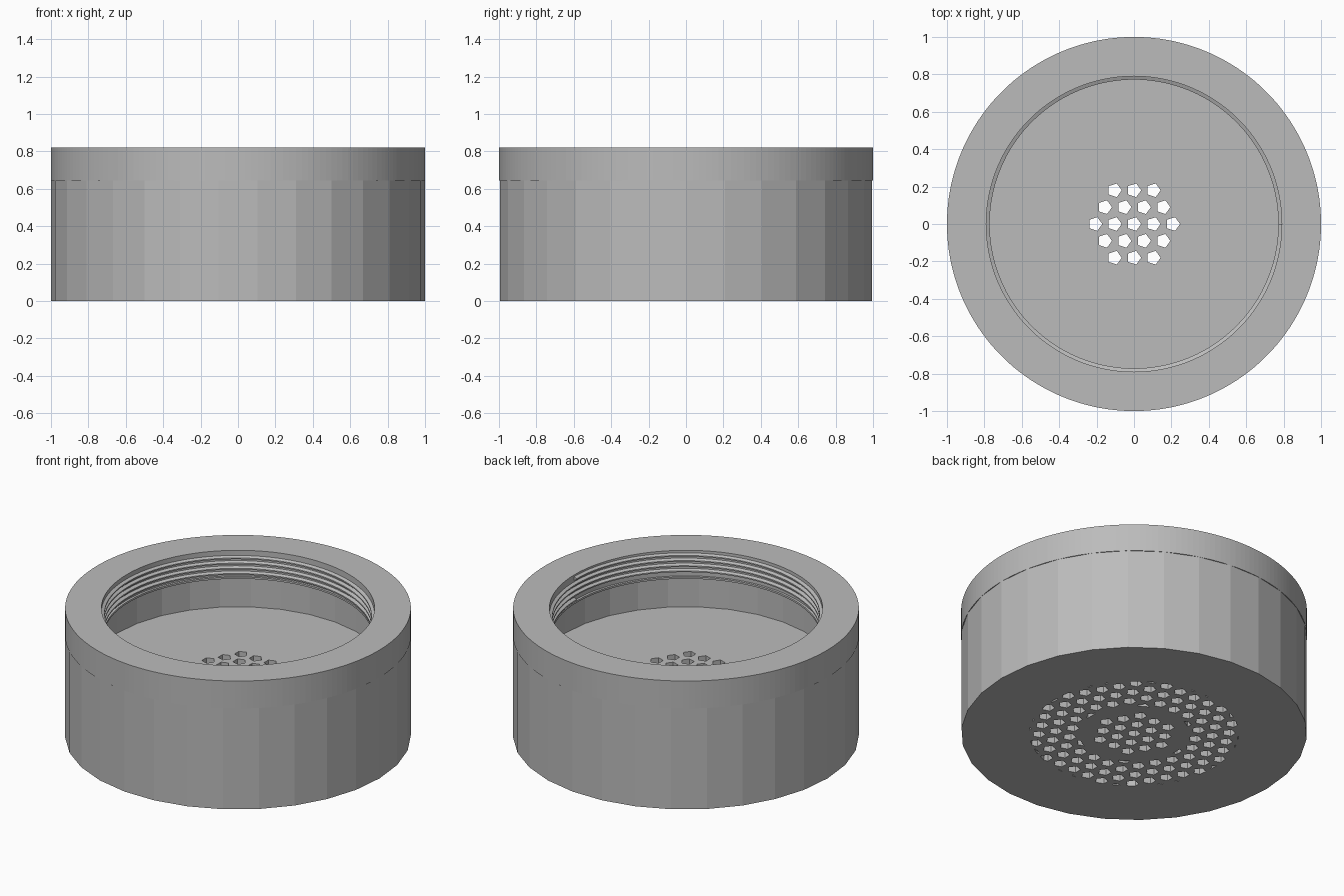
import bpy
import bmesh
from math import cos, sin, pi, tau, hypot

old = bpy.data.objects.get("Cube")
if old:
    bpy.data.objects.remove(old)

grey = bpy.data.materials.new("plain grey")
grey.use_nodes = True
colour = (0.5, 0.5, 0.5, 1)
grey.diffuse_color = colour
grey.node_tree.nodes["Principled BSDF"].inputs["Base Color"].default_value = colour


def make_object(name, bm):
    bmesh.ops.recalc_face_normals(bm, faces=bm.faces)
    mesh = bpy.data.meshes.new(name)
    bm.to_mesh(mesh)
    bm.free()
    mesh.materials.append(grey)
    obj = bpy.data.objects.new(name, mesh)
    bpy.context.collection.objects.link(obj)
    return obj


def lathe(name, profile, sides):
    """Revolve a closed (radius, height) profile around z."""
    bm = bmesh.new()
    verts = [bm.verts.new((r, 0, z)) for r, z in profile]
    edges = [bm.edges.new((a, b)) for a, b in zip(verts, verts[1:] + verts[:1])
             if a.co.x > 0 or b.co.x > 0]
    bmesh.ops.spin(bm, geom=verts + edges, cent=(0, 0, 0), axis=(0, 0, 1),
                   angle=tau, steps=sides, use_merge=True)
    bmesh.ops.remove_doubles(bm, verts=bm.verts, dist=1e-5)
    return make_object(name, bm)


def prisms(name, centres, radius, bottom, top):
    """Five-sided upright prisms with a corner towards +x."""
    bm = bmesh.new()
    for x, y in centres:
        ring = [bm.verts.new((x + radius * cos(k * tau / 5),
                              y + radius * sin(k * tau / 5), bottom)) for k in range(5)]
        face = bm.faces.new(ring)
        up = bmesh.ops.extrude_face_region(bm, geom=[face])["geom"]
        for v in up:
            if isinstance(v, bmesh.types.BMVert):
                v.co.z = top
    return make_object(name, bm)


def boolean(obj, tool, operation):
    mod = obj.modifiers.new("cut", "BOOLEAN")
    mod.operation = operation
    mod.solver = "EXACT"
    mod.object = tool
    with bpy.context.temp_override(object=obj, active_object=obj):
        bpy.ops.object.modifier_apply(modifier=mod.name)
    bpy.data.objects.remove(tool)


# Cup body: faceted outside, wide cavity above a thick floor
FLOOR, STEP, TOP = 0.43, 0.645, 0.82
body = lathe("cup_body", [(0, 0), (1, 0), (1, STEP + 0.01), (0.855, STEP + 0.01),
                          (0.855, FLOOR), (0, FLOOR)], 30)

# Triangular grid of vent holes
PITCH, HOLE = 0.104, 0.0385
grid = [(PITCH * (i + j / 2), PITCH * j * sin(pi / 3))
        for i in range(-9, 10) for j in range(-9, 10)]
centre = [p for p in grid if hypot(*p) < 0.22]
outer = [p for p in grid if 0.29 < hypot(*p) < 0.66]

# Central holes pass through, the outer band is blind and trimmed to a ring
boolean(body, prisms("centre_cutter", centre, HOLE, -0.1, FLOOR + 0.1), "DIFFERENCE")
band = prisms("band_cutter", outer, HOLE, -0.1, 0.2)
trim = lathe("band_trim", [(0.32, -0.2), (0.605, -0.2), (0.605, 0.3), (0.32, 0.3)], 60)
boolean(band, trim, "INTERSECT")
boolean(body, band, "DIFFERENCE")

# Round collar on top
lathe("collar", [(0.79, STEP), (1, STEP), (1, TOP), (0.79, TOP)], 180)

# Lip under the thread
lathe("thread_lip", [(0.775, STEP), (0.83, STEP), (0.83, STEP + 0.012),
                     (0.775, STEP + 0.012)], 180)

# Internal screw thread: a tapered ridge swept along a helix
TURNS, STEPS, RISE = 4, 90, 0.033
section = [(0.795, -0.014), (0.772, -0.004), (0.772, 0.004), (0.795, 0.014)]
bm = bmesh.new()
rings = []
for n in range(TURNS * STEPS + 1):
    a = n * tau / STEPS
    z = STEP + 0.02 + RISE * n / STEPS
    rings.append([bm.verts.new((r * cos(a), r * sin(a), z + h)) for r, h in section])
for low, high in zip(rings, rings[1:]):
    for k in range(4):
        m = (k + 1) % 4
        bm.faces.new((low[k], low[m], high[m], high[k]))
bm.faces.new(rings[0])
bm.faces.new(rings[-1])
make_object("screw_thread", bm)
